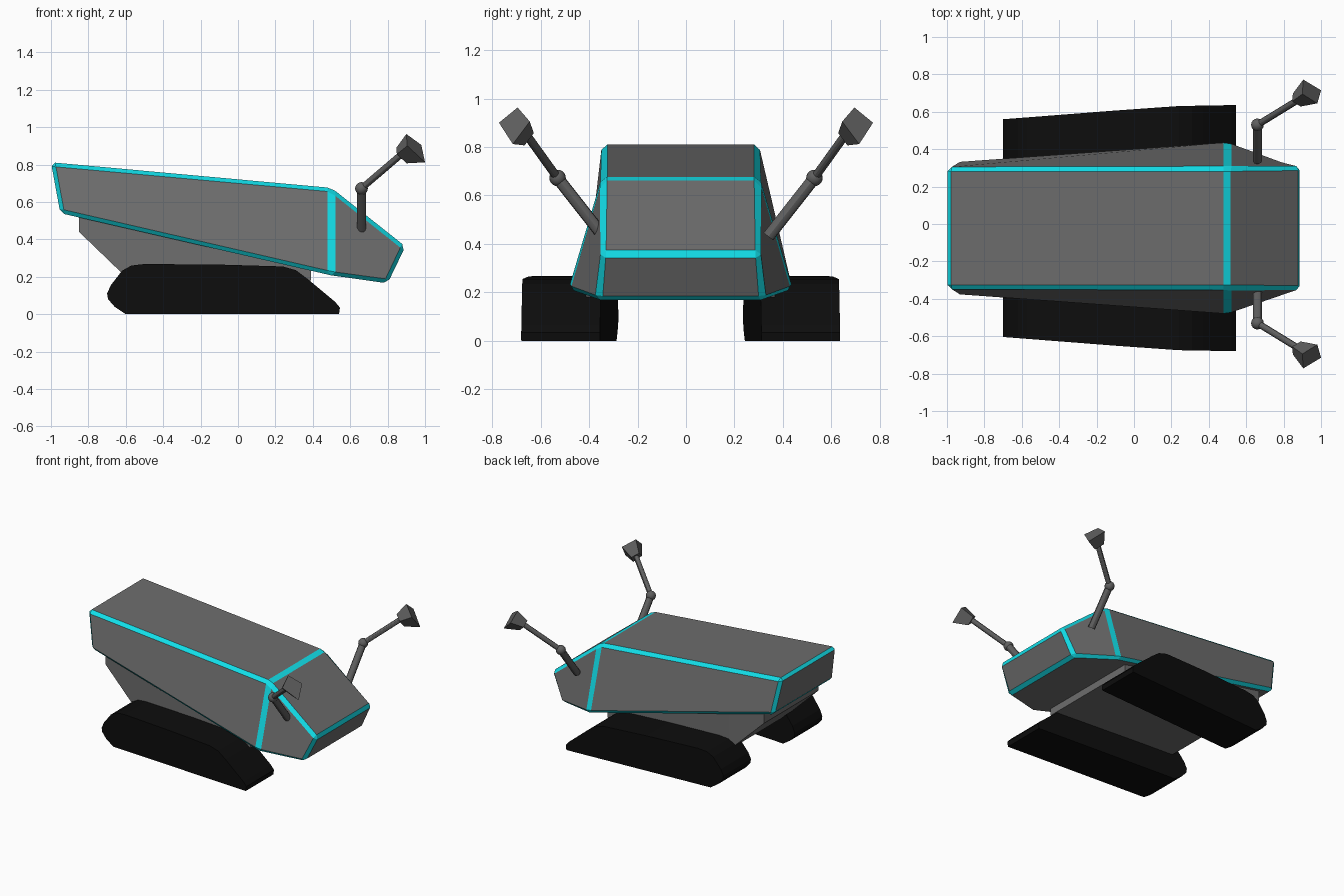
import bpy, bmesh
from mathutils import Vector

if "Cube" in bpy.data.objects:
    bpy.data.objects.remove(bpy.data.objects["Cube"])

CY = -0.022  # centre line of hull and tracks


def material(name, rgb):
    m = bpy.data.materials.new(name)
    m.diffuse_color = (*rgb, 1)
    m.use_nodes = True
    m.node_tree.nodes["Principled BSDF"].inputs["Base Color"].default_value = m.diffuse_color
    return m


GREY = material("hull grey", (0.155, 0.155, 0.155))
CYAN = material("cyan trim", (0.006, 0.72, 0.8))
BLACK = material("track black", (0.004, 0.004, 0.004))
DARK = material("arm grey", (0.115, 0.115, 0.115))


def finish(bm, name, *mats):
    bmesh.ops.recalc_face_normals(bm, faces=bm.faces[:])
    me = bpy.data.meshes.new(name)
    bm.to_mesh(me)
    bm.free()
    for m in mats:
        me.materials.append(m)
    ob = bpy.data.objects.new(name, me)
    bpy.context.collection.objects.link(ob)
    return ob


def loft(rings):
    """Closed skin through rings of equal length, capped at both ends."""
    bm = bmesh.new()
    vs = [[bm.verts.new(p) for p in r] for r in rings]
    n = len(vs[0])
    for a, b in zip(vs, vs[1:]):
        for i in range(n):
            j = (i + 1) % n
            bm.faces.new((a[i], a[j], b[j], b[i]))
    bm.faces.new(vs[0])
    bm.faces.new(vs[-1])
    bmesh.ops.recalc_face_normals(bm, faces=bm.faces[:])
    return bm


def section(top, bottom):
    """Four corners from (x, half width, z) of the top and bottom."""
    (xt, wt, zt), (xb, wb, zb) = top, bottom
    return [(xt, CY - wt, zt), (xt, CY + wt, zt), (xb, CY + wb, zb), (xb, CY - wb, zb)]


# Hull: three sections, with cyan bevels on its edges except the belly crease
bm = loft([section((-1.0, 0.325, 0.812), (-0.95, 0.355, 0.54)),
           section((0.5, 0.325, 0.675), (0.5, 0.465, 0.207)),
           section((0.895, 0.33, 0.362), (0.8, 0.345, 0.165))])
edges = [e for e in bm.edges
         if not all(abs(v.co.x - 0.5) < 0.01 and v.co.z < 0.3 for v in e.verts)]
bmesh.ops.bevel(bm, geom=edges, offset=0.022, segments=1, affect='EDGES', material=1,
                clamp_overlap=True)
finish(bm, "hull", GREY, CYAN)

# Chassis under the hull, sloped at the rear
finish(loft([section((-0.85, 0.32, 0.54), (-0.85, 0.32, 0.44)),
             section((-0.58, 0.34, 0.47), (-0.58, 0.34, 0.18)),
             section((0.39, 0.39, 0.27), (0.39, 0.39, 0.18))]), "chassis", GREY)

# Tracks: side profile lofted from inner to outer face, splayed toward the front
PROFILE = [(-0.6, 0), (0.54, 0), (0.545, 0.035), (0.52, 0.065), (0.37, 0.19), (0.31, 0.235),
           (0.24, 0.255), (-0.1, 0.265), (-0.5, 0.268), (-0.57, 0.26), (-0.62, 0.232),
           (-0.68, 0.155), (-0.7, 0.11), (-0.695, 0.08), (-0.66, 0.04)]


def outer(x):
    return 0.582 + 0.07 * (x + 0.7) / 0.9 if x < 0.2 else 0.652 + 0.006 * (x - 0.2) / 0.34


for side, label in ((1, "left"), (-1, "right")):
    rings = [[(x, CY + side * (outer(x) - w), z) for x, z in PROFILE] for w in (0.325, 0)]
    finish(loft(rings), label + "_track", BLACK)


def rod(name, a, b, r):
    a, b = Vector(a), Vector(b)
    bm = bmesh.new()
    bmesh.ops.create_cone(bm, cap_ends=True, segments=12, radius1=r, radius2=r,
                          depth=(b - a).length)
    q = (b - a).to_track_quat('Z', 'Y').to_matrix().to_4x4()
    bm.transform(q)
    bmesh.ops.translate(bm, verts=bm.verts[:], vec=(a + b) / 2)
    return finish(bm, name, DARK)


# Arms: upper rod, ball elbow, forearm and flared square head
for side, label in ((1, "left"), (-1, "right")):
    def at(x, y, z):
        return Vector((x, side * y, z))

    elbow = at(0.66, 0.53, 0.672)
    parts = [rod(label + "_upper_arm", at(0.66, 0.34, 0.43), elbow, 0.025),
             rod(label + "_forearm", elbow, at(0.88, 0.665, 0.86), 0.018)]
    bm = bmesh.new()
    bmesh.ops.create_uvsphere(bm, u_segments=16, v_segments=10, radius=0.034)
    bmesh.ops.translate(bm, verts=bm.verts[:], vec=elbow)
    parts.append(finish(bm, label + "_elbow", DARK))
    far = [at(0.9, 0.695, 0.963), at(0.905, 0.772, 0.9),
           at(1.0, 0.715, 0.812), at(0.98, 0.645, 0.905)]
    mid = sum(far, Vector()) / 4
    near = [at(0.872, 0.662, 0.852) + (p - mid) * 0.55 for p in far]
    finish(loft([near, far]), label + "_arm_head", DARK)
    for ob in parts:
        bpy.ops.object.select_all(action='DESELECT')
        ob.select_set(True)
        bpy.context.view_layer.objects.active = ob
        bpy.ops.object.shade_smooth_by_angle()
